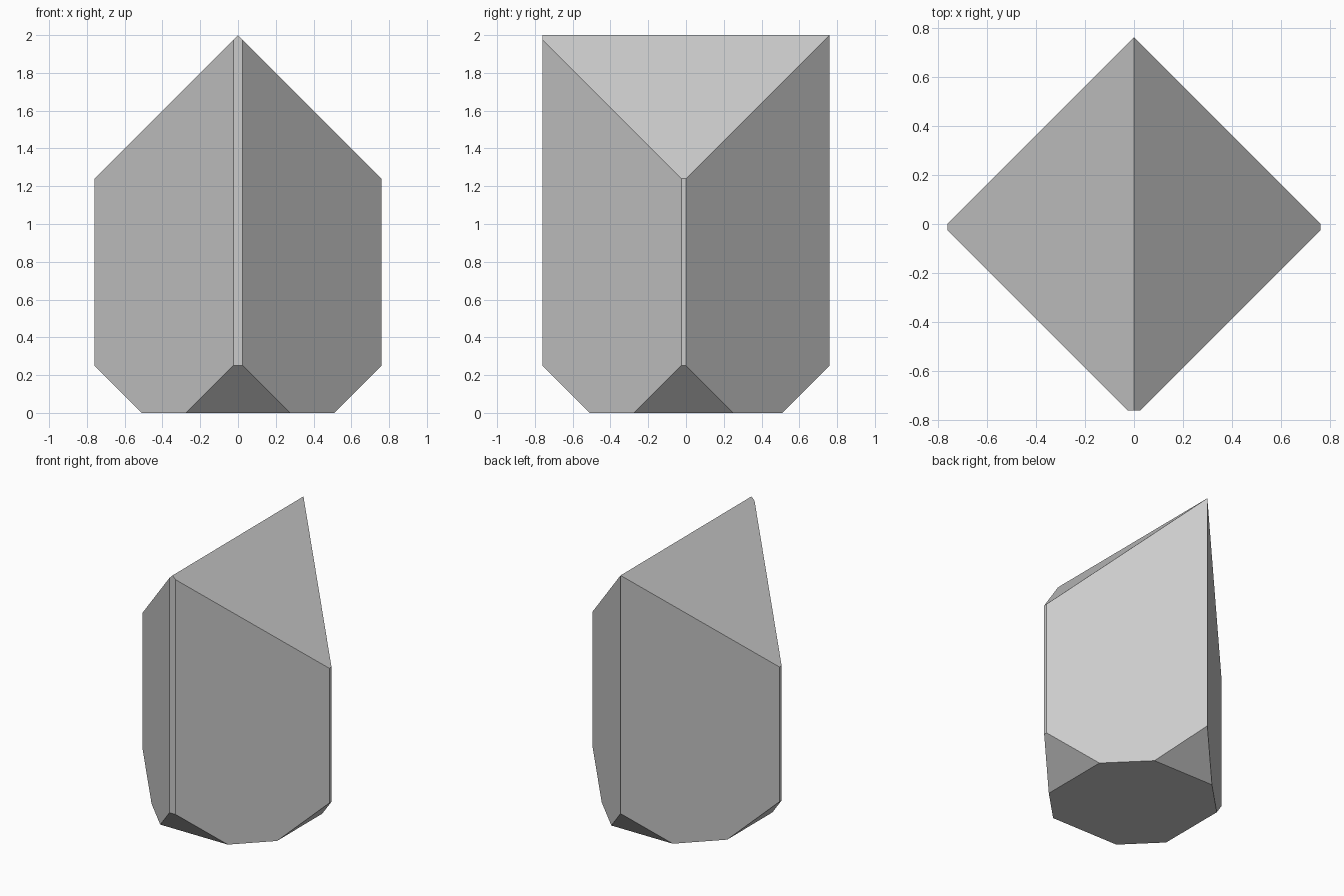
import bpy, bmesh
from mathutils import Vector

if "Cube" in bpy.data.objects:
    bpy.data.objects.remove(bpy.data.objects["Cube"])

R = 0.76      # corner reach of the diamond body
FOOT = 0.51   # reach of the corners on the ground

bm = bmesh.new()

# oversize block standing on z = 0
bmesh.ops.create_cube(bm, size=3)
bmesh.ops.translate(bm, verts=bm.verts, vec=(0, 0, 1.5))


def slice_off(normal, dist):
    """Keep the side where normal . p <= dist and cap the cut."""
    n = Vector(normal)
    res = bmesh.ops.bisect_plane(
        bm, geom=bm.verts[:] + bm.edges[:] + bm.faces[:], dist=1e-5,
        plane_co=n * (dist / n.length_squared), plane_no=n, clear_outer=True)
    rim = [e for e in res["geom_cut"] if isinstance(e, bmesh.types.BMEdge)]
    bmesh.ops.contextual_create(bm, geom=rim)


for s in (-1, 1):
    slice_off((s, 1, 0), R)             # back diagonal walls
    slice_off((s, -1, 0), R + 0.025)    # front diagonal walls
    slice_off((s, 0, 0), R)             # narrow side strips
    slice_off((s, 0, 1), 2)             # roof slopes
    slice_off((s, 0, -1), FOOT)         # side foot bevels
    slice_off((0, s, -1), FOOT)         # front and back foot bevels
slice_off((0, -1, 0), R)                # narrow front strip

bmesh.ops.recalc_face_normals(bm, faces=bm.faces)
mesh = bpy.data.meshes.new("faceted_block")
bm.to_mesh(mesh)
bm.free()
bpy.context.collection.objects.link(bpy.data.objects.new("faceted_block", mesh))
